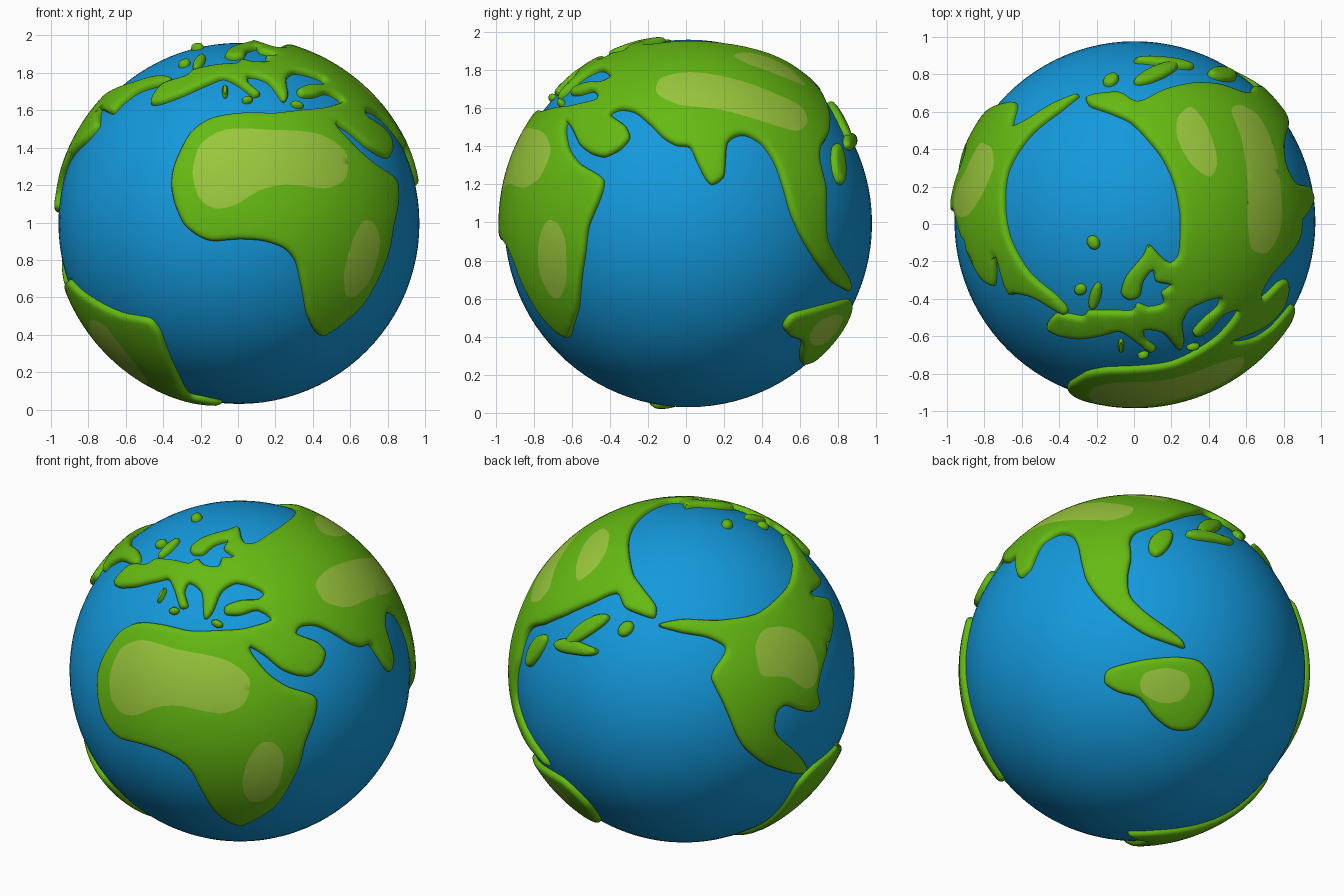
import bpy, bmesh, math
from mathutils import Vector, kdtree
from mathutils.geometry import delaunay_2d_cdt

if "Cube" in bpy.data.objects:
    bpy.data.objects.remove(bpy.data.objects["Cube"])

CENTRE = Vector((0.005, 0.012, 0.995))
SEA, EDGE, TOP, FOOT = 0.965, 0.976, 0.997, 0.945
BEVEL = 0.035


def material(name, rgb):
    m = bpy.data.materials.new(name)
    m.diffuse_color = (*rgb, 1)
    m.use_nodes = True
    m.node_tree.nodes["Principled BSDF"].inputs["Base Color"].default_value = m.diffuse_color
    return m


WATER = material("ocean blue", (0.007, 0.32, 0.72))
GREEN = material("land green", (0.13, 0.49, 0.006))
LIGHT = material("light green", (0.32, 0.57, 0.045))

# view: azimuth, elevation, position of the globe centre (hundredths)
VIEWS = {"F": (0, 0, 0.5, 99.5), "R": (90, 0, 1.2, 99.5), "T": (0, 90, 0.5, 1.2),
         "L": (215, 25, 0, 0), "U": (145, -30, 0, 0)}


def on_globe(view, pts):
    """Lift points drawn in a view (hundredths) onto the unit sphere."""
    a, e, ou, ov = VIEWS[view]
    a, e = math.radians(a), math.radians(e)
    right = Vector((math.cos(a), math.sin(a), 0))
    cam = Vector((math.sin(a) * math.cos(e), -math.cos(a) * math.cos(e), math.sin(e)))
    up = cam.cross(right)
    out = []
    for u, v in pts:
        u, v = (u - ou) / 98.5, (v - ov) / 98.5
        w = math.sqrt(max(0, 1 - u * u - v * v))
        out.append((right * u + up * v + cam * w).normalized())
    return out


def smooth_loop(pts, n=4, k=0.4):
    """Closed rounded curve through the points."""
    out, m = [], len(pts)
    for i in range(m):
        p0, p1, p2, p3 = (pts[(i + j) % m] for j in (-1, 0, 1, 2))
        cap = (p2 - p1).length * 1.2
        t1, t2 = (p2 - p0) * k, (p3 - p1) * k
        t1 *= min(1, cap / max(t1.length, 1e-6))
        t2 *= min(1, cap / max(t2.length, 1e-6))
        for s in range(n):
            t = s / n
            out.append(p1 * (2*t**3 - 3*t*t + 1) + t1 * (t**3 - 2*t*t + t)
                       + p2 * (3*t*t - 2*t**3) + t2 * (t**3 - t*t))
    return out


def inside(p, loop):
    hit = False
    for a, b in zip(loop, loop[1:] + loop[:1]):
        if (a.y > p.y) != (b.y > p.y) and p.x < (b.x - a.x) * (p.y - a.y) / (b.y - a.y) + a.x:
            hit = not hit
    return hit


def land(name, outline, patches=(), step=0.05):
    """Raised, round-edged land on the globe with light patches cut into it."""
    n = sum(outline, Vector()).normalized()
    e1 = n.orthogonal().normalized()
    e2 = n.cross(e1)

    def flat(d):
        s = 2 / (1 + d.dot(n))
        return Vector((d.dot(e1) * s, d.dot(e2) * s))

    def unflat(p):
        q = p.length_squared / 4
        return (e1 * p.x + e2 * p.y + n * (1 - q)) / (1 + q)

    coast = smooth_loop([flat(d) for d in outline])
    loops = [coast] + [smooth_loop([flat(d) for d in p]) for p in patches]
    samples = [a.lerp(b, t / 4) for a, b in zip(coast, coast[1:] + coast[:1]) for t in range(4)]
    kd = kdtree.KDTree(len(samples))
    for i, p in enumerate(samples):
        kd.insert(p.to_3d(), i)
    kd.balance()

    def dist(p):
        return kd.find(p.to_3d())[2] / (1 + p.length_squared / 4)

    pts, edges = [], []
    for lp in loops:
        b = len(pts)
        pts += lp
        edges += [(b + i, b + (i + 1) % len(lp)) for i in range(len(lp))]
    # rows of points that round the coast off
    for i, p in enumerate(coast):
        t = coast[(i + 1) % len(coast)] - coast[i - 1]
        if t.length < 1e-6:
            continue
        side = Vector((-t.y, t.x)).normalized() * (1 + p.length_squared / 4)
        for off in (0.008, 0.02, BEVEL):
            for q in (p + side * off, p - side * off):
                if dist(q) > off * 0.9:
                    pts.append(q)
    # inner grid
    lo = Vector((min(p.x for p in coast), min(p.y for p in coast)))
    hi = Vector((max(p.x for p in coast), max(p.y for p in coast)))
    for i in range(int((hi.x - lo.x) / step) + 1):
        for j in range(int((hi.y - lo.y) / step) + 1):
            q = lo + Vector((i + 0.5 * (j % 2), j)) * step
            if dist(q) > BEVEL * 1.3:
                pts.append(q)
    vs, _, fs, *_ = delaunay_2d_cdt(pts, edges, [], 1, 1e-5)

    bm = bmesh.new()
    verts = []
    for p in vs:
        t = min(1, dist(p) / BEVEL)
        r = EDGE + (TOP - EDGE) * math.sqrt(max(0, 1 - (1 - t) ** 2))
        verts.append(bm.verts.new(CENTRE + unflat(p) * r))
    for f in fs:
        face = bm.faces.new([verts[i] for i in f])
        mid = sum((vs[i] for i in f), Vector((0, 0))) / len(f)
        face.material_index = int(any(inside(mid, lp) for lp in loops[1:]))
    # coast wall going down into the sea
    foot = {}
    for e in [e for e in bm.edges if len(e.link_faces) == 1]:
        lp = e.link_loops[0]
        a, b = lp.vert, lp.link_loop_next.vert
        for v in (a, b):
            if v not in foot:
                foot[v] = bm.verts.new(CENTRE + (v.co - CENTRE).normalized() * FOOT)
        bm.faces.new((b, a, foot[a], foot[b]))
    bmesh.ops.delete(bm, geom=[v for v in bm.verts if not v.link_faces], context="VERTS")
    finish(name, bm, [GREEN, LIGHT])


def finish(name, bm, mats):
    me = bpy.data.meshes.new(name)
    bm.to_mesh(me)
    bm.free()
    ob = bpy.data.objects.new(name, me)
    bpy.context.collection.objects.link(ob)
    for m in mats:
        me.materials.append(m)
    bpy.ops.object.select_all(action="DESELECT")
    ob.select_set(True)
    bpy.context.view_layer.objects.active = ob
    bpy.ops.object.shade_smooth_by_angle(angle=math.radians(50))


# ocean ball
bm = bmesh.new()
bmesh.ops.create_uvsphere(bm, u_segments=96, v_segments=48, radius=SEA)
bmesh.ops.translate(bm, verts=bm.verts, vec=CENTRE)
finish("ocean", bm, [WATER])

# big joined continent: west and south coast, then eastwards and back over the top
south = on_globe("F", [(38, 161), (20, 159), (1, 159), (-15, 156), (-26, 148), (-34, 132), (-36, 121),
    (-34, 110), (-29, 99), (-21, 92.5), (-13, 90), (1, 91), (14, 90), (25, 86), (31, 79), (34, 67),
    (37, 51), (41, 42), (45, 39)])
east = on_globe("R", [(-61, 41), (-57, 55), (-54, 81), (-52, 97), (-46, 112), (-44, 123), (-56, 131),
    (-62, 139), (-64, 149), (-63, 153), (-60, 149), (-56, 141), (-50, 136.5), (-43, 135), (-35, 139),
    (-30, 145), (-32, 151), (-37.5, 155), (-40, 157.5), (-35, 160), (-27, 158.5), (-19, 152), (-12, 145),
    (-5, 141), (2, 140), (5.5, 133), (10, 124), (14, 120), (20, 124), (21, 133), (22, 142), (27, 146),
    (33, 146), (41, 141), (47.5, 131), (52, 118), (56, 104), (62, 91), (70, 78), (78, 68), (86, 63.5),
    (87, 68), (80.5, 80), (75, 91), (74, 104), (74, 118), (71, 131), (71, 139), (75, 146), (76, 154)])
north = on_globe("T", [(26, 75), (15, 72), (2, 66), (-8, 71), (-25, 69), (-24, 64), (-13, 60), (-2, 55),
    (8, 45), (16, 34.5), (22, 21), (25, 5), (25, -8), (24, -17), (20, -21), (15, -18), (8, -11), (5, -17),
    (-4, -28), (-7, -37), (-3, -41), (3, -39), (5, -31), (10, -25), (12, -31), (20, -33), (15, -37),
    (16, -43), (8, -45), (2, -43), (-1, -47), (-10, -47), (-24, -47), (-28, -50), (-40, -48), (-45, -51),
    (-47, -56), (-41, -60), (-29, -62), (-16, -60), (-8, -58), (0, -63), (8, -69), (12, -67), (6, -62),
    (6, -57), (16, -59), (24, -68), (27, -64), (26, -54), (30, -46), (38, -42), (46, -40), (45, -45),
    (38, -51), (32, -58), (34, -61), (41, -57), (48, -49)])
levant = on_globe("F", [(56, 165), (47, 162)])
land("great_continent", south + east + north + levant, [
    on_globe("F", [(-24, 126), (-20, 141), (-7, 149), (17, 149), (43.5, 146.5), (57, 137), (57, 123.5),
        (46, 118), (25, 120), (11.5, 117), (-2, 109), (-12.5, 107.5), (-20.5, 113)]),
    on_globe("F", [(56, 73), (60, 89), (66, 100.5), (72, 99.5), (75, 89), (70, 70), (62, 61), (57, 62)]),
    on_globe("R", [(-15, 167), (-13, 175), (2, 178), (23, 175), (46, 167), (60, 160), (63, 152),
        (57, 147.5), (41, 152), (18, 158.5), (-3, 161)]),
    on_globe("T", [(23, 56), (30, 62), (38, 53), (44, 34), (40, 25), (30, 32), (23, 45)])])

# north-western continent with its long polar arm
land("north_west_continent",
     on_globe("L", [(-14, 26), (-1, 22.5), (13, 20), (23, 15), (23, 10), (17.5, 2), (16, -4.5), (23, -19),
        (30, -36), (36, -45), (47, -53), (61, -57.5), (67, -58), (70, -54), (65, -47), (55, -38), (52, -32),
        (53, -23), (58, -19), (65, -21.5), (73, -22.5), (77, -17.5), (76, -10), (79, 4), (85, 29), (84, 36)])
     + on_globe("F", [(-75, 153), (-74, 161), (-68, 159), (-63, 164), (-53, 171), (-38, 175), (-36, 178)])
     + on_globe("T", [(-43, -38), (-56, -27), (-67, -8), (-70, 10), (-68, 29), (-56, 48), (-40, 61), (-30, 69)]),
     [on_globe("L", [(40, 15), (45, 24), (58, 25), (69.5, 18), (75, 4), (73, -7), (67, -9), (58, -3),
        (44, -2), (41, 6)])])

# south-western continent
land("south_west_continent",
     on_globe("F", [(-91, 69.5), (-79, 59), (-63, 51), (-48, 48), (-42, 41), (-38, 30), (-32, 17),
        (-26, 7), (-18, 5)])
     + on_globe("U", [(-2, -93), (16, -91.5), (36, -88)])
     + on_globe("L", [(50, -84), (64, -65), (75, -53), (88, -41)]),
     [on_globe("F", [(-78, 48), (-70, 45), (-58, 30), (-48, 17), (-52, 13), (-66, 26), (-76, 36)])])

# south-eastern continent
land("south_east_continent",
     on_globe("U", [(-24, -8), (-22, 0), (-3, 6), (16, 8.5), (29, 7), (36, 0), (39, -11), (36, -22),
        (28, -32), (16, -33), (5, -26), (-4, -16), (-16, -13)]),
     [on_globe("U", [(-4, -7), (-1, -1), (11, 2), (22, -1), (24, -9), (19, -16), (8, -17.5), (-2, -13)])])

# islands: view, centre, half length, half width, tilt
ISLANDS = [("T", -22, -10, 4, 3.2, 120), ("T", -21, -39, 7.5, 3, 75), ("T", -29, -35.5, 3.2, 3, 0),
           ("T", -7, -66, 3.5, 1.6, 90), ("T", 5, -71, 3, 1.5, 10), ("T", 32, -66.5, 3.5, 1.4, 15),
           ("T", -12.5, 78, 4.5, 2.8, 25), ("T", 12, 81.5, 13, 3.5, 22), ("R", 87, 143, 4.5, 2.8, 100),
           ("R", 81, 131, 11, 3.2, 97)]
for i, (view, x, y, a, b, tilt) in enumerate(ISLANDS):
    c, s = math.cos(math.radians(tilt)), math.sin(math.radians(tilt))
    ring = [(math.cos(k * math.pi / 5) * a, math.sin(k * math.pi / 5) * b) for k in range(10)]
    land(f"island_{i + 1}", on_globe(view, [(x + p * c - q * s, y + p * s + q * c) for p, q in ring]), step=0.02)
